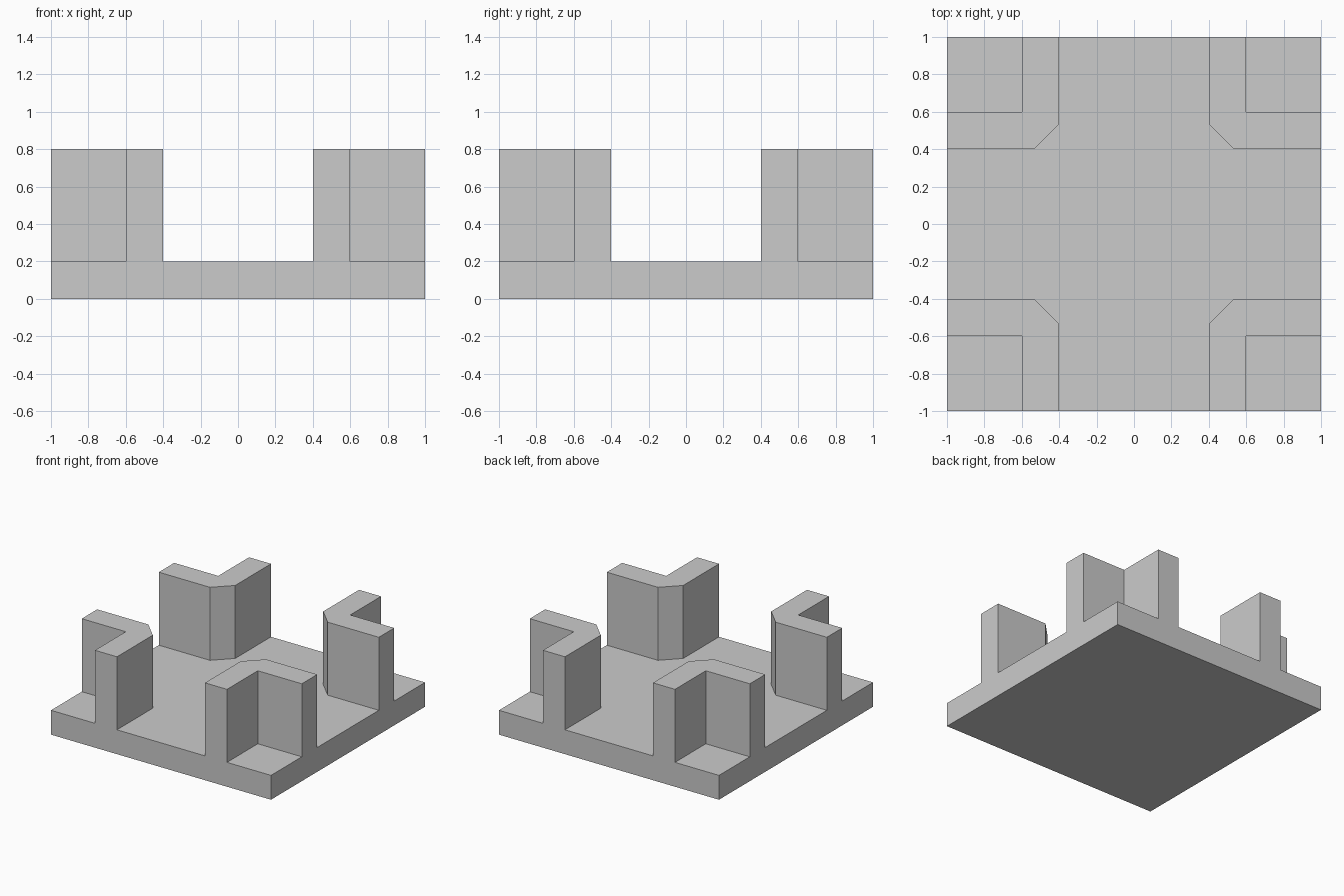
import bpy, bmesh

if "Cube" in bpy.data.objects:
    bpy.data.objects.remove(bpy.data.objects["Cube"])

BASE_TOP, WALL_TOP = 0.2, 0.8
OUT, WALL_IN, WALL_OUT, CHAMFER = 1.0, 0.4, 0.6, 0.535

bm = bmesh.new()

def plan_face(points):
    return bm.faces.new([bm.verts.new((x, y, BASE_TOP)) for x, y in points])

# Floor plan: corner pads, L-shaped wall footprints and the cross-shaped middle
inner_edge = [(WALL_IN, OUT), (WALL_IN, CHAMFER), (CHAMFER, WALL_IN), (OUT, WALL_IN)]
outer_edge = [(OUT, WALL_OUT), (WALL_OUT, WALL_OUT), (WALL_OUT, OUT)]
walls, middle = [], []
for sx, sy in ((1, 1), (1, -1), (-1, -1), (-1, 1)):
    flip = lambda pts: [(sx * x, sy * y) for x, y in pts]
    plan_face(flip([(OUT, OUT)] + outer_edge[::-1]))
    walls.append(plan_face(flip(inner_edge + outer_edge)))
    middle += flip(inner_edge if sx * sy > 0 else inner_edge[::-1])
plan_face(middle)
bmesh.ops.remove_doubles(bm, verts=bm.verts[:], dist=1e-4)

# Base slab: drop the rim to the ground and close the underside
rim = [e for e in bm.edges if e.is_boundary]
dropped = bmesh.ops.extrude_edge_only(bm, edges=rim)["geom"]
for v in (g for g in dropped if isinstance(g, bmesh.types.BMVert)):
    v.co.z = 0
bmesh.ops.contextual_create(bm, geom=[e for e in bm.edges if e.is_boundary])
bmesh.ops.recalc_face_normals(bm, faces=bm.faces[:])

# Corner walls: raise the L footprints
for face in bmesh.ops.extrude_discrete_faces(bm, faces=walls)["faces"]:
    for v in face.verts:
        v.co.z = WALL_TOP

# Merge coplanar faces into clean flat sides
bmesh.ops.recalc_face_normals(bm, faces=bm.faces[:])
bmesh.ops.dissolve_limit(bm, angle_limit=0.01, verts=bm.verts[:], edges=bm.edges[:])

mesh = bpy.data.meshes.new("base_with_corner_walls")
bm.to_mesh(mesh)
bm.free()
bpy.context.collection.objects.link(bpy.data.objects.new("base_with_corner_walls", mesh))
